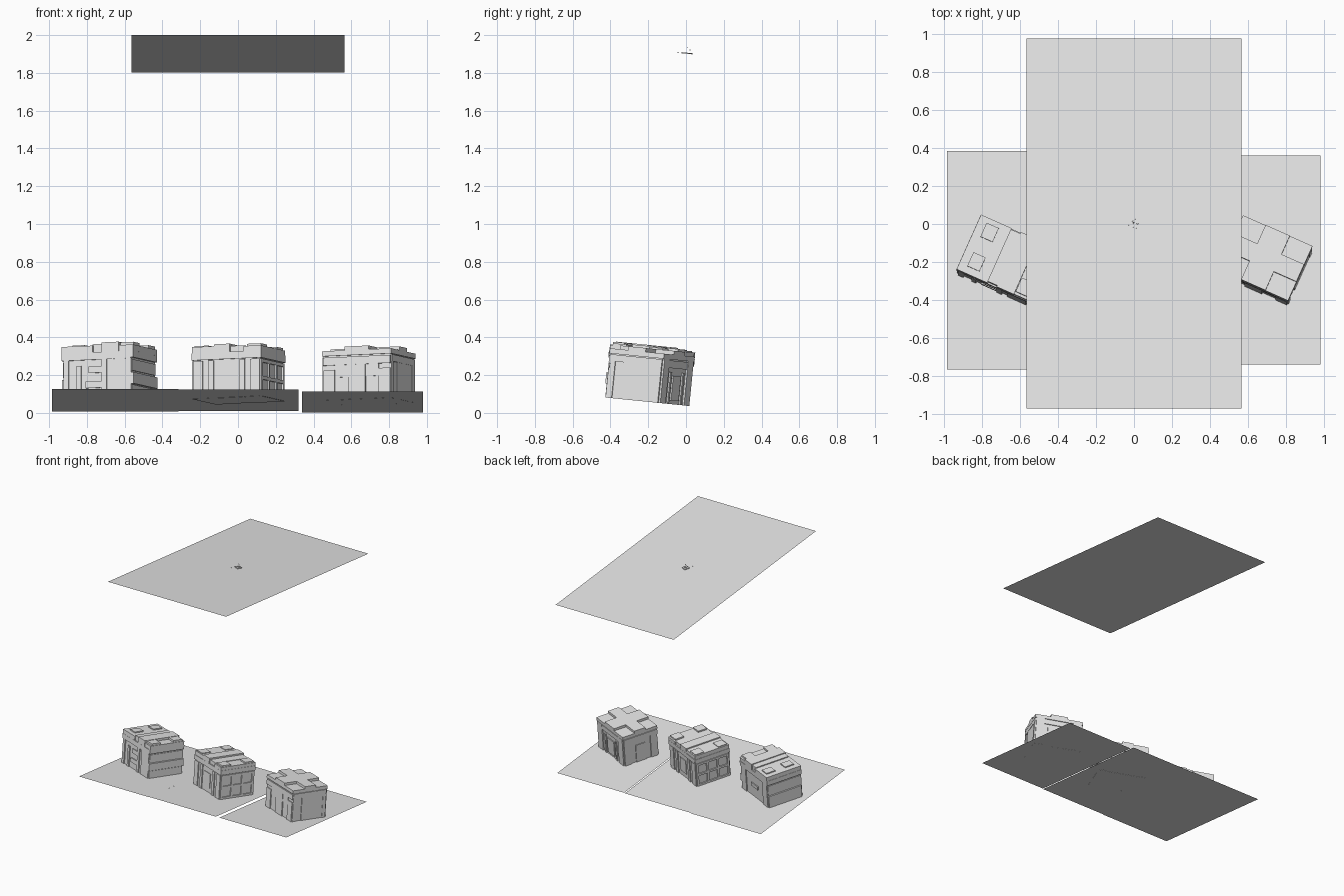
import bpy, bmesh, math
from mathutils import Matrix, Vector

TILT = math.atan(0.1015)   # the whole scene leans up towards the front
TURN = math.radians(-24)   # the blocks are turned on their floors

grey = bpy.data.materials.new("plain grey")
grey.diffuse_color = (0.8, 0.8, 0.8, 1)


def finish(name, bm, matrix):
    mesh = bpy.data.meshes.new(name)
    bm.to_mesh(mesh)
    bm.free()
    mesh.materials.append(grey)
    ob = bpy.data.objects.new(name, mesh)
    ob.matrix_world = matrix
    bpy.context.collection.objects.link(ob)


def part(name, matrix, boxes):
    """One object from boxes given as (x, y, z bottom, size x, size y, height)."""
    bm = bmesh.new()
    for x, y, z, sx, sy, sz in boxes:
        m = Matrix.Translation((x, y, z + sz / 2)) @ Matrix.Diagonal((sx, sy, sz, 1))
        bmesh.ops.create_cube(bm, size=1, matrix=m)
    finish(name, bm, matrix)


def sheet(name, x0, x1, y0, y1, zmid):
    """Thin tilted floor, zmid is its height half way."""
    bm = bmesh.new()
    s = math.tan(TILT)
    ym = (y0 + y1) / 2
    bm.faces.new([bm.verts.new((x, y, zmid - s * (y - ym)))
                  for x, y in ((x0, y0), (x1, y0), (x1, y1), (x0, y1))])
    finish(name, bm, Matrix())


def frame(x, y, z):
    return (Matrix.Translation((x, y, z)) @ Matrix.Rotation(-TILT, 4, 'X')
            @ Matrix.Rotation(TURN, 4, 'Z'))


def wall(name, matrix, side, dist, plates):
    """Plates (u, z bottom, width, height, thickness) on wall 0 front, 1 right, 2 back, 3 left."""
    m = matrix @ Matrix.Rotation(side * math.pi / 2, 4, 'Z')
    part(name, m, [(u, -dist - t / 2 + 0.002, z, w, t + 0.004, h)
                   for u, z, w, h, t in plates])


def grid(width, z0, z1, cols, rows, bar=0.018, t=0.009):
    """Upright and level bars dividing a wall into panes."""
    out = [(-width / 2 + bar / 2 + i * (width - bar) / cols, z0, bar, z1 - z0, t)
           for i in range(cols + 1)]
    out += [(0, z0 + j * (z1 - z0 - bar) / rows, width, bar, t) for j in range(rows + 1)]
    return out


# Floors and the high sheet
sheet("left_floor", -0.985, -0.315, -0.765, 0.385, 0.067)
sheet("middle_floor", -0.315, 0.32, -0.76, 0.378, 0.067)
sheet("right_floor", 0.34, 0.98, -0.74, 0.36, 0.058)
sheet("high_sheet", -0.565, 0.565, -0.97, 0.975, 1.901)

# Left block: stepped roof strips, level belts on the right
L = frame(-0.682, -0.205, 0.069)
part("left_block_body", L, [(0, 0, 0, 0.39, 0.30, 0.245)])
part("left_block_roof", L, [
    (-0.115, 0, 0.24, 0.18, 0.316, 0.035), (0.0, 0, 0.24, 0.06, 0.30, 0.043),
    (0.075, 0, 0.24, 0.10, 0.316, 0.050), (0.165, 0, 0.24, 0.085, 0.31, 0.032)])
part("left_block_roof_studs", L, [
    (-0.125, 0.09, 0.272, 0.07, 0.08, 0.012), (-0.125, -0.08, 0.272, 0.07, 0.08, 0.012),
    (0.165, -0.10, 0.27, 0.075, 0.08, 0.018), (0.165, 0.10, 0.27, 0.075, 0.08, 0.018)])
wall("left_block_front", L, 0, 0.15, [
    (-0.18, 0, 0.03, 0.24, 0.009), (-0.105, 0.0, 0.025, 0.17, 0.009),
    (-0.02, 0.05, 0.09, 0.035, 0.009), (0.0, 0.13, 0.10, 0.035, 0.009),
    (0.04, 0, 0.03, 0.20, 0.009), (0.14, 0, 0.11, 0.24, 0.007),
    (0, 0.20, 0.39, 0.04, 0.009)])
wall("left_block_right", L, 1, 0.195, [
    (0, 0, 0.30, 0.06, 0.008), (0, 0.065, 0.316, 0.06, 0.016),
    (0, 0.135, 0.30, 0.06, 0.006), (0, 0.205, 0.316, 0.035, 0.012)])
wall("left_block_left", L, 3, 0.195, [
    (0, 0, 0.30, 0.10, 0.012), (0, 0.11, 0.30, 0.08, 0.006), (0, 0.20, 0.316, 0.04, 0.012)])
wall("left_block_back", L, 2, 0.15, [
    (0, 0.20, 0.39, 0.04, 0.008), (-0.16, 0, 0.07, 0.2, 0.008), (0.16, 0, 0.07, 0.2, 0.008),
    (0, 0.09, 0.10, 0.03, 0.008)])

# Middle block: roof strips and paned side walls
C = frame(0.002, -0.205, 0.067)
part("middle_block_body", C, [(0, 0, 0, 0.385, 0.30, 0.245)])
part("middle_block_roof", C, [
    (-0.135, 0, 0.24, 0.13, 0.31, 0.036), (-0.025, 0, 0.24, 0.09, 0.316, 0.046),
    (0.06, 0, 0.24, 0.08, 0.30, 0.034), (0.15, 0, 0.24, 0.10, 0.316, 0.030)])
part("middle_block_roof_studs", C, [
    (0.155, y, 0.268, 0.08, 0.08, 0.014) for y in (-0.105, 0.105)] + [
    (-0.15, y, 0.272, 0.08, 0.08, 0.010) for y in (-0.105, 0.105)])
for side, name in ((1, "right"), (3, "left")):
    wall("middle_block_" + name, C, side, 0.1925,
         grid(0.30, 0, 0.20, 3, 2) + [(0, 0.205, 0.316, 0.038, 0.010)])
for side, name in ((0, "front"), (2, "back")):
    wall("middle_block_" + name, C, side, 0.15,
         [(s * 0.165, 0, 0.055, 0.20, 0.008) for s in (-1, 1)]
         + [(s * 0.09, 0, 0.03, 0.20, 0.008) for s in (-1, 1)]
         + [(0, 0.04, 0.085, 0.12, 0.005), (0, 0.205, 0.39, 0.038, 0.009)])

# Right block: raised cross on the roof, T shaped walls
R = frame(0.692, -0.205, 0.059)
part("right_block_body", R, [(0, 0, 0, 0.385, 0.30, 0.24)])
part("right_block_roof", R, [(0, 0, 0.235, 0.40, 0.316, 0.027)])
part("right_block_roof_cross", R, [
    (0, 0, 0.26, 0.40, 0.10, 0.022), (0, 0, 0.26, 0.14, 0.316, 0.022)])
wall("right_block_front", R, 0, 0.15, [
    (0, 0.185, 0.39, 0.042, 0.009), (-0.16, 0, 0.065, 0.16, 0.008),
    (0.16, 0, 0.065, 0.16, 0.008), (0, 0, 0.10, 0.19, 0.008),
    (-0.085, 0.12, 0.08, 0.065, 0.005), (0.085, 0.12, 0.08, 0.065, 0.005)])
wall("right_block_right", R, 1, 0.1925, [
    (-0.135, 0, 0.03, 0.23, 0.006), (0.03, 0, 0.20, 0.20, 0.006),
    (0, 0.195, 0.30, 0.036, 0.008), (0.135, 0, 0.03, 0.2, 0.009)])
wall("right_block_left", R, 3, 0.1925, [
    (-0.12, 0, 0.06, 0.2, 0.008), (0.12, 0, 0.06, 0.2, 0.008),
    (0, 0.195, 0.30, 0.036, 0.008), (0, 0, 0.09, 0.15, 0.006)])
wall("right_block_back", R, 2, 0.15, [
    (-0.155, 0, 0.07, 0.235, 0.010), (0.155, 0, 0.07, 0.235, 0.010),
    (0, 0.19, 0.24, 0.04, 0.008), (0, 0.02, 0.10, 0.13, 0.008),
    (-0.08, 0, 0.02, 0.17, 0.008), (0.08, 0, 0.02, 0.17, 0.008)])

# Tiny cluster resting on the high sheet
T = frame(0, 0.005, 1.901)
part("tiny_cluster", T, [
    (x, y, 0, 0.02, 0.02, 0.006) for x in (-0.012, 0.012) for y in (-0.012, 0.012)])
part("tiny_specks", T, [
    (0, 0, 0.03, 0.004, 0.004, 0.004), (-0.01, 0.01, 0.02, 0.004, 0.004, 0.004),
    (-0.013, -0.058, 0.0, 0.004, 0.004, 0.004)])
